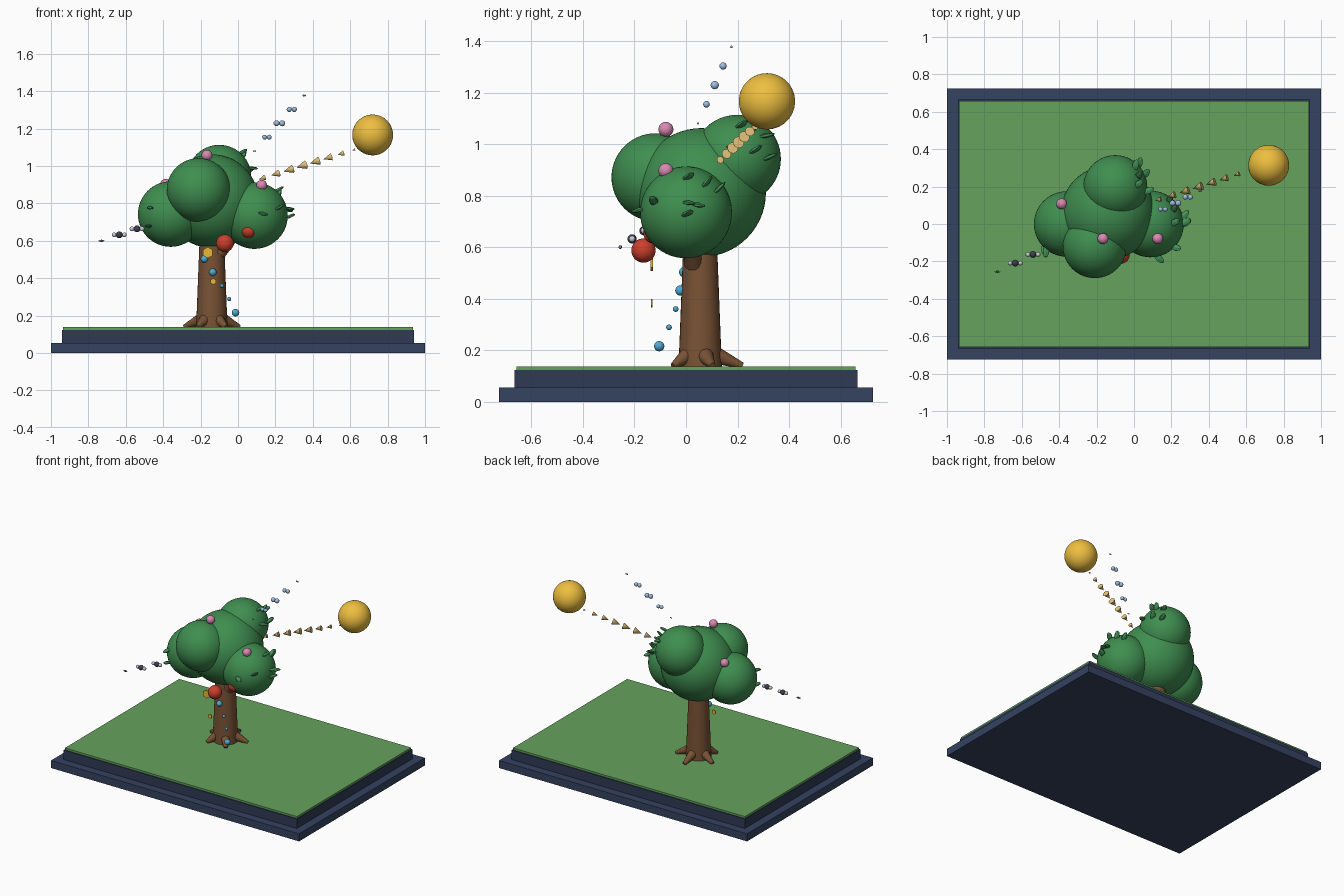
import bpy
import math
from mathutils import Vector

if "Cube" in bpy.data.objects:
    bpy.data.objects.remove(bpy.data.objects["Cube"])

PALETTE = {
    "navy": (0.035, 0.055, 0.12), "dark_navy": (0.028, 0.042, 0.09),
    "grass": (0.13, 0.36, 0.11), "bark": (0.19, 0.085, 0.035),
    "foliage": (0.05, 0.27, 0.08), "leaf": (0.06, 0.30, 0.10),
    "sun": (0.85, 0.52, 0.05), "ray": (0.78, 0.55, 0.20),
    "apple": (0.60, 0.05, 0.025), "blossom": (0.70, 0.25, 0.45),
    "water": (0.08, 0.40, 0.65), "oxygen": (0.35, 0.52, 0.75),
    "carbon": (0.05, 0.05, 0.08), "pale": (0.60, 0.62, 0.70),
    "sugar": (0.80, 0.48, 0.04),
}
MATS = {}
for key, rgb in PALETTE.items():
    MATS[key] = bpy.data.materials.new(key)
    MATS[key].diffuse_color = (*rgb, 1)


def finish(name, mat, smooth=True):
    ob = bpy.context.object
    ob.name = name
    ob.data.materials.append(MATS[mat])
    if smooth:
        bpy.ops.object.shade_smooth_by_angle(angle=math.radians(40))
    return ob


def slab(name, w, d, z0, z1, mat):
    bpy.ops.mesh.primitive_cube_add(size=1, location=(0, 0, (z0 + z1) / 2))
    bpy.context.object.scale = (w, d, z1 - z0)
    bpy.ops.object.transform_apply(location=False, rotation=False, scale=True)
    return finish(name, mat, False)


def ball(name, loc, r, mat, seg=24):
    bpy.ops.mesh.primitive_uv_sphere_add(segments=seg, ring_count=seg // 2, radius=r, location=loc)
    return finish(name, mat)


def taper(name, a, b, r0, r1, mat, sides=24):
    a, b = Vector(a), Vector(b)
    bpy.ops.mesh.primitive_cone_add(vertices=sides, radius1=r0, radius2=r1,
                                    depth=(b - a).length, location=(a + b) / 2)
    bpy.context.object.rotation_euler = (b - a).to_track_quat('Z', 'Y').to_euler()
    return finish(name, mat)


# Stepped base with grass
slab("base_plinth", 2.0, 1.45, 0, 0.055, "navy")
slab("base_step", 1.88, 1.33, 0.055, 0.124, "dark_navy")
slab("grass_top", 1.87, 1.316, 0.124, 0.138, "grass")

# Trunk, roots and branch
tx, ty = -0.14, 0.055
taper("trunk", (tx, ty, 0.136), (tx, ty, 0.70), 0.084, 0.062, "bark", 32)
for i, reach in enumerate((0.165, 0.155, 0.13, 0.13, 0.155)):
    a = math.radians(90 + 72 * i)
    c, s = math.cos(a), math.sin(a)
    taper(f"root_{i + 1}", (tx + 0.05 * c, ty + 0.05 * s, 0.185),
          (tx + reach * c, ty + reach * s, 0.14), 0.036, 0.012, "bark", 12)
taper("branch", (-0.10, 0.03, 0.535), (0.04, 0.0, 0.70), 0.037, 0.022, "bark", 16)

# Canopy
CROWN = [(-0.14, 0.06, 0.812, 0.25), (-0.36, 0.0, 0.743, 0.175), (0.088, 0.0, 0.735, 0.178),
         (-0.21, -0.118, 0.871, 0.171), (-0.10, 0.197, 0.942, 0.171)]
for i, (x, y, z, r) in enumerate(CROWN):
    ball(f"canopy_{i + 1}", (x, y, z), r, "foliage", 56)

# Leaves: crown index and outward direction
LEAVES = [(2, 1, 0.06, 0.2), (2, 1, 0.03, -0.02), (2, 0.95, 0.25, 0.15), (2, 0.7, 0.45, 0.65),
          (2, 0.7, 0.05, 0.75), (2, 0.6, 0.75, 0.55), (2, 0.25, -1, 0.05), (2, 0.75, -0.7, 0.25),
          (4, 0.7, 0.1, 0.75), (4, 0.7, 0.35, 0.65), (4, 0.65, 0.7, 0.55), (4, 0.75, 0.75, 0.05),
          (4, 0.95, -0.1, 0.25), (4, 0.9, 0.4, 0.2), (1, -0.6, -0.8, 0.18), (1, -0.65, -0.7, -0.35)]
for i, (k, dx, dy, dz) in enumerate(LEAVES):
    x, y, z, r = CROWN[k]
    n = Vector((dx, dy, dz)).normalized()
    tilt = (n + 0.6 * Vector((-n.y, n.x, 0.8 if i % 2 else -0.5))).normalized()
    bpy.ops.mesh.primitive_uv_sphere_add(segments=6, ring_count=4, radius=1,
                                         location=Vector((x, y, z)) + n * (r + 0.012))
    ob = finish(f"leaf_{i + 1}", "leaf", False)
    ob.scale = (0.020, 0.009, 0.034)
    ob.rotation_euler = tilt.to_track_quat('Z', 'Y').to_euler()

# Apples and blossoms
ball("apple_1", (-0.07, -0.165, 0.587), 0.047, "apple", 32)
ball("apple_2", (0.058, -0.126, 0.655), 0.04, "apple", 32)
for i, p in enumerate([(-0.166, -0.078, 1.057), (0.127, -0.078, 0.897), (-0.387, 0.108, 0.902)]):
    ball(f"blossom_{i + 1}", p, 0.029, "blossom")

# Sun and tapering light rays pointing at the tree
sun = Vector((0.72, 0.314, 1.166))
ball("sun", sun, 0.109, "sun", 56)
start, end = Vector((0.128, 0.128, 0.934)), Vector((0.618, 0.286, 1.086))
toward = (start - end).normalized()
for i, r in enumerate((0.014, 0.019, 0.022, 0.023, 0.022, 0.019, 0.014, 0.006)):
    p = start.lerp(end, i / 7)
    taper(f"light_ray_{i + 1}", p - toward * r * 1.2, p + toward * r * 1.2, r, 0, "ray", 16)

# Oxygen pairs rising from the crown
for i, r in enumerate((0.004, 0.013, 0.016, 0.014, 0.005)):
    p = Vector((0.088, 0.047, 1.080)).lerp(Vector((0.354, 0.176, 1.377)), i / 4)
    for side in (-1, 1):
        ball(f"oxygen_{i + 1}_{'left' if side < 0 else 'right'}",
             p + Vector((side * r * 0.95, 0, 0)), r, "oxygen", 16)

# Carbon dioxide triples drifting in from the left
for i, r in enumerate((0.018, 0.018, 0.007)):
    p = Vector((-0.54, -0.163, 0.664)).lerp(Vector((-0.73, -0.255, 0.600)), i / 2)
    ball(f"carbon_{i + 1}", p, r, "carbon", 16)
    for side in (-1, 1):
        ball(f"carbon_side_{i + 1}_{'left' if side < 0 else 'right'}",
             p + Vector((side * r * 1.5, 0, 0)), r * 0.7, "pale", 16)

# Water drops climbing the trunk
DROPS = [(-0.18, -0.007, 0.503, 0.020), (-0.135, -0.022, 0.432, 0.020), (-0.086, -0.04, 0.36, 0.011),
         (-0.047, -0.066, 0.289, 0.011), (-0.013, -0.104, 0.216, 0.020)]
for i, (x, y, z, r) in enumerate(DROPS):
    ball(f"water_drop_{i + 1}", (x, y, z), r, "water", 20)

# Hexagonal sugar plates
for i, (x, z, r, t) in enumerate([(-0.161, 0.537, 0.030, 0.010), (-0.132, 0.383, 0.017, 0.006)]):
    bpy.ops.mesh.primitive_cylinder_add(vertices=6, radius=r, depth=t, location=(x, -0.133, z),
                                        rotation=(math.pi / 2, 0, 0))
    finish(f"sugar_plate_{i + 1}", "sugar", False)

for m in bpy.data.materials:
    if m.users and not m.is_grease_pencil:
        m.use_nodes = True
        m.node_tree.nodes["Principled BSDF"].inputs["Base Color"].default_value = m.diffuse_color
